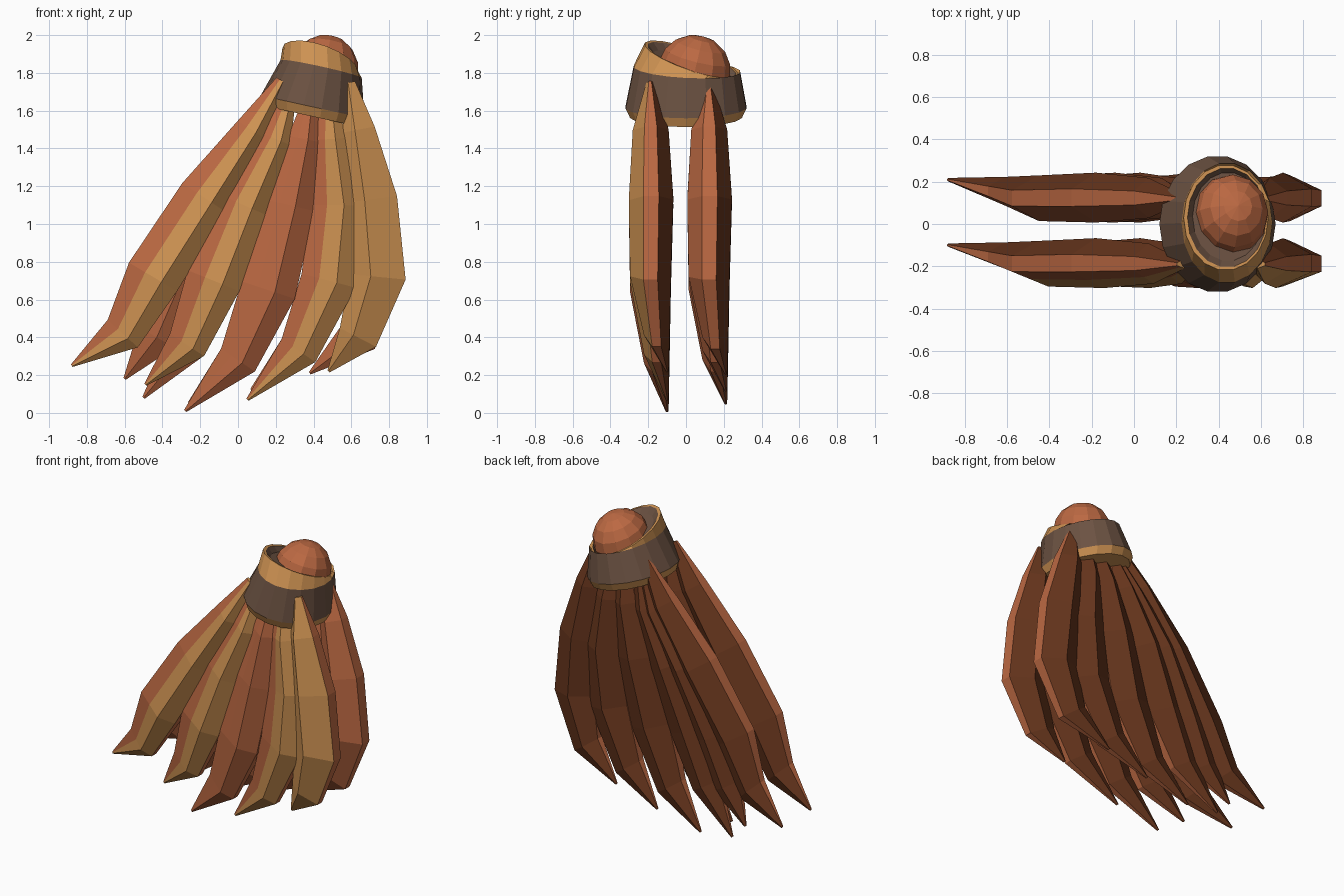
import bpy, bmesh, math
from mathutils import Vector, Matrix

cube = bpy.data.objects.get("Cube")
if cube:
    bpy.data.objects.remove(cube, do_unlink=True)


def material(name, rgb):
    m = bpy.data.materials.new(name)
    m.use_nodes = True
    m.diffuse_color = (*rgb, 1)
    m.node_tree.nodes["Principled BSDF"].inputs["Base Color"].default_value = (*rgb, 1)
    return m


RUST = material("rust orange", (0.50, 0.14, 0.055))
TAN = material("straw tan", (0.62, 0.29, 0.085))
DARK = material("dark rust", (0.135, 0.036, 0.012))
BROWN = material("dark brown", (0.15, 0.085, 0.055))


def finish(bm, name, mats):
    bmesh.ops.recalc_face_normals(bm, faces=bm.faces)
    me = bpy.data.meshes.new(name)
    bm.to_mesh(me)
    bm.free()
    for m in mats:
        me.materials.append(m)
    ob = bpy.data.objects.new(name, me)
    bpy.context.collection.objects.link(ob)


def loft(bm, rings, colour):
    """Skin closed rings of points; colour(ring, side) gives the material slot."""
    loops = [[bm.verts.new(p) for p in r] for r in rings]
    n = len(loops[0])
    for i, (a, b) in enumerate(zip(loops, loops[1:])):
        for k in range(n):
            f = bm.faces.new((a[k], a[(k + 1) % n], b[(k + 1) % n], b[k]))
            f.material_index = colour(i, k)
    bm.faces.new(loops[0]).material_index = colour(0, 0)
    bm.faces.new(loops[-1]).material_index = colour(len(loops) - 2, 0)


# Strands: tapering blades with a ridge at front and back; the wide
# front left face is split by a seam into an outer and an inner strip
WIDTH = [0.03, 0.085, 0.138, 0.148, 0.108, 0.008]
DEPTH = [0.02, 0.095, 0.118, 0.108, 0.068, 0.008]
Y_MID = [-0.19, -0.187, -0.185, -0.188, -0.155, -0.1]
RIGHT_FRONT, LEFT_OUTER, LEFT_INNER = 0, 5, 6
BACK_SIDES = {2, 3}


def strand(name, path, shift, ridge, tan_sides):
    pts = [Vector((x, 0, z)) for x, z in path]
    rings = []
    for i, p in enumerate(pts):
        t = (pts[min(i + 1, len(pts) - 1)] - pts[max(i - 1, 0)]).normalized()
        side = Vector((-t.z, 0, t.x))       # towards +x for a downward path
        w, d = WIDTH[i], DEPTH[i]
        flat = d * 0.35
        seam = ((ridge - 1) * w / 2, -(d + flat) / 2)
        section = [(ridge * w, -d), (w, -flat), (w, flat), (0, d), (-w, flat), (-w, -flat), seam]
        rings.append([p + side * u + Vector((0, Y_MID[i] + shift + v, 0)) for u, v in section])
    bm = bmesh.new()
    loft(bm, rings, lambda i, k: 1 if k in tan_sides else 2 if k in BACK_SIDES else 0)
    finish(bm, name, [RUST, TAN, DARK])


outer_right = [(0.23, 1.76), (0.07, 1.5), (-0.18, 1.14), (-0.45, 0.72), (-0.61, 0.42), (-0.88, 0.25)]
inner_right = [(0.28, 1.7), (0.2, 1.45), (0.03, 1.1), (-0.13, 0.7), (-0.27, 0.36), (-0.49, 0.15)]
middle = [(0.39, 1.7), (0.35, 1.45), (0.27, 1.1), (0.16, 0.65), (0.0, 0.28), (-0.28, 0.01)]
inner_left = [(0.48, 1.7), (0.49, 1.45), (0.52, 1.1), (0.48, 0.7), (0.32, 0.33), (0.05, 0.07)]
outer_left = [(0.59, 1.75), (0.64, 1.5), (0.705, 1.13), (0.74, 0.72), (0.635, 0.4), (0.48, 0.22)]
filler = [(0.25, 1.7), (0.13, 1.45), (-0.09, 1.12), (-0.3, 0.7), (-0.43, 0.4), (-0.6, 0.18)]

# Front row, with tan on forward faces
split = {RIGHT_FRONT, LEFT_INNER}
strand("front_strand_outer_right", outer_right, 0, 0.35, split)
strand("front_strand_inner_right", inner_right, 0, 0.35, split)
strand("front_strand_middle", middle, 0, 0.25, set())
strand("front_strand_inner_left", inner_left, 0, 0.3, split)
strand("front_strand_outer_left", outer_left, 0, -0.25, split | {LEFT_OUTER})

# Back row, without tan and with slightly different tips
ROW = 0.31
back_row = {
    "outer_right": outer_right,
    "filler": filler,
    "inner_right": inner_right[:-1] + [(-0.5, 0.08)],
    "middle": middle[:-1] + [(-0.26, 0.05)],
    "inner_left": inner_left[:-1] + [(0.07, 0.12)],
    "outer_left": outer_left[:-1] + [(0.38, 0.21)],
}
for place, path in back_row.items():
    strand("back_strand_" + place, path, ROW, 0, set())


# Collar: tilted tapering band with a tan lip below and a slanted tan rim above
def tilted_ring(x, y, z, rx, ry, sx, sy, sides=18):
    ring = []
    for k in range(sides):
        a = math.tau * k / sides
        dx, dy = rx * math.cos(a), ry * math.sin(a)
        ring.append((x + dx, y + dy, z + sx * dx + sy * dy))
    return ring


collar_rings = [
    tilted_ring(0.39, 0, 1.57, 0.258, 0.3, -0.22, 0),
    tilted_ring(0.395, 0, 1.62, 0.275, 0.324, -0.22, 0),
    tilted_ring(0.44, 0.005, 1.82, 0.215, 0.285, -0.22, -0.05),
    tilted_ring(0.435, 0.03, 1.87, 0.2, 0.25, -0.3, -0.33),
    tilted_ring(0.44, 0.03, 1.868, 0.187, 0.235, -0.3, -0.33),
    tilted_ring(0.445, 0.035, 1.835, 0.168, 0.21, -0.3, -0.33),
]
collar_slots = [1, 0, 1, 1, 0]
bm = bmesh.new()
loft(bm, collar_rings, lambda i, k: collar_slots[i])
finish(bm, "collar", [BROWN, TAN])

# Ball: faceted knob sitting in the slanted rim
bm = bmesh.new()
tilt = Vector((0, 0, 1)).rotation_difference(Vector((0.2, 0.25, 1))).to_matrix().to_4x4()
bmesh.ops.create_uvsphere(
    bm, u_segments=12, v_segments=8, radius=1,
    matrix=Matrix.Translation((0.46, 0.045, 1.82)) @ tilt @ Matrix.Diagonal((0.178, 0.192, 0.182, 1)))
finish(bm, "ball_knob", [RUST])
